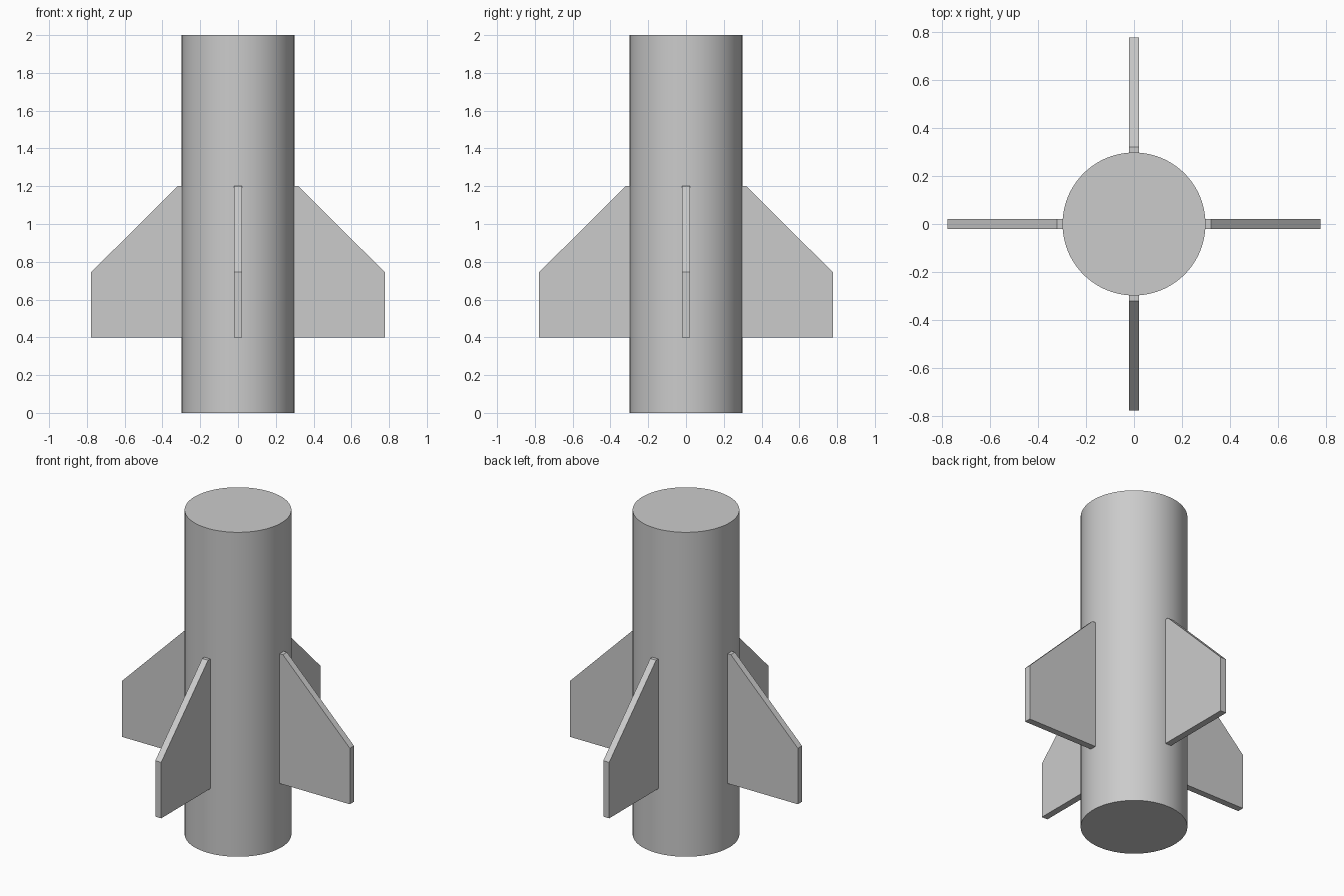
import bpy, bmesh, math
from mathutils import Matrix

if "Cube" in bpy.data.objects:
    bpy.data.objects.remove(bpy.data.objects["Cube"])

grey = bpy.data.materials.new("light_grey")
grey.diffuse_color = (0.6, 0.6, 0.6, 1)
grey.use_nodes = True
grey.node_tree.nodes["Principled BSDF"].inputs["Base Color"].default_value = grey.diffuse_color


def finish(bm, name):
    bmesh.ops.recalc_face_normals(bm, faces=bm.faces)
    mesh = bpy.data.meshes.new(name)
    bm.to_mesh(mesh)
    bm.free()
    mesh.materials.append(grey)
    obj = bpy.data.objects.new(name, mesh)
    bpy.context.collection.objects.link(obj)
    return obj


# Body tube: closed cylinder with smooth sides and flat ends
bm = bmesh.new()
bmesh.ops.create_cone(bm, cap_ends=True, segments=96, radius1=0.298, radius2=0.298,
                      depth=2, matrix=Matrix.Translation((0, 0, 1)))
body = finish(bm, "body_tube")
bpy.context.view_layer.objects.active = body
body.select_set(True)
bpy.ops.object.shade_smooth_by_angle(angle=math.radians(30))

# Four fins: a clipped plate profile, rooted just inside the tube wall
PROFILE = [(0.28, 0.4), (0.777, 0.4), (0.777, 0.745), (0.32, 1.2), (0.28, 1.2)]
THICKNESS = 0.04
for i, side in enumerate(("right", "back", "left", "front")):
    bm = bmesh.new()
    face = bm.faces.new([bm.verts.new((x, -THICKNESS / 2, z)) for x, z in PROFILE])
    ext = bmesh.ops.extrude_face_region(bm, geom=[face])
    moved = [v for v in ext["geom"] if isinstance(v, bmesh.types.BMVert)]
    bmesh.ops.translate(bm, verts=moved, vec=(0, THICKNESS, 0))
    bm.transform(Matrix.Rotation(i * math.pi / 2, 4, 'Z'))
    finish(bm, side + "_fin")
